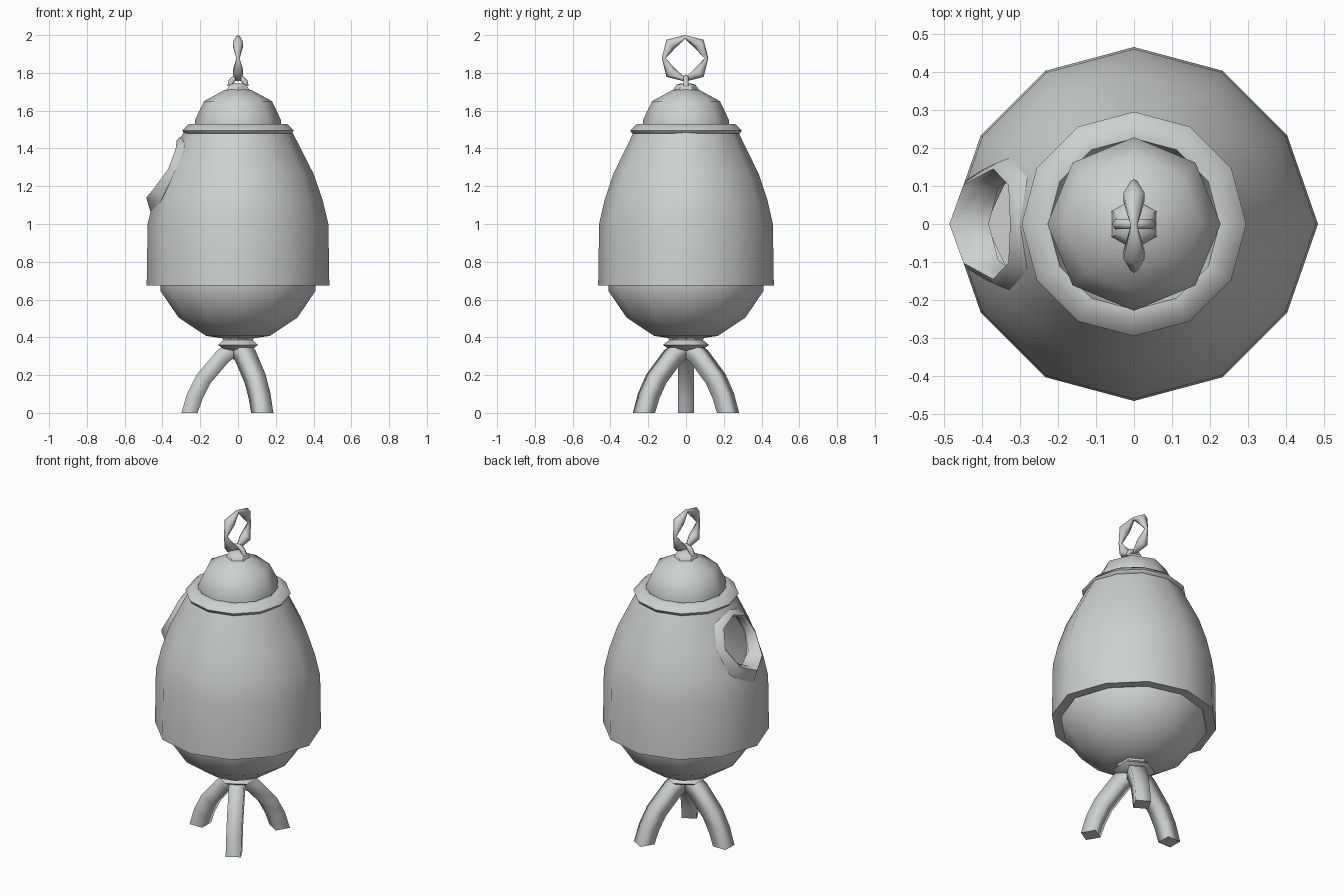
import bpy, bmesh, math
from mathutils import Vector

cube = bpy.data.objects.get("Cube")
if cube:
    bpy.data.objects.remove(cube, do_unlink=True)

GREY = (0.61, 0.64, 0.62, 1.0)
mat = bpy.data.materials.new("plain_grey")
mat.use_nodes = True
mat.diffuse_color = GREY
mat.node_tree.nodes["Principled BSDF"].inputs["Base Color"].default_value = GREY


def loft(name, rings, closed=False, angle=None):
    """Skin a list of point rings; flat caps on open ends."""
    bm = bmesh.new()
    vs = [[bm.verts.new(p) for p in ring] for ring in rings]
    n = len(rings[0])
    pairs = list(zip(vs, vs[1:]))
    if closed:
        pairs.append((vs[-1], vs[0]))
    for a, b in pairs:
        for i in range(n):
            j = (i + 1) % n
            bm.faces.new((a[i], a[j], b[j], b[i])).smooth = True
    if not closed:
        bm.faces.new(vs[0])
        bm.faces.new(vs[-1])
    bmesh.ops.recalc_face_normals(bm, faces=bm.faces)
    mesh = bpy.data.meshes.new(name)
    bm.to_mesh(mesh)
    bm.free()
    mesh.materials.append(mat)
    obj = bpy.data.objects.new(name, mesh)
    bpy.context.collection.objects.link(obj)
    if angle:
        smooth(obj, angle)
    return obj


def smooth(obj, angle):
    bpy.ops.object.select_all(action='DESELECT')
    obj.select_set(True)
    bpy.context.view_layer.objects.active = obj
    bpy.ops.object.shade_smooth_by_angle(angle=math.radians(angle))


def revolve(name, profile, sides, closed=False, angle=50, stretch=1.0, turn=0.0):
    """Spin (radius, z) points about z; stretch pushes out the two x corners."""
    rings = []
    for r, z in profile:
        ring = []
        for i in range(sides):
            a = math.tau * i / sides + turn
            k = stretch if i % (sides // 2) == 0 else 1.0
            ring.append((r * k * math.cos(a), r * math.sin(a), z))
        rings.append(ring)
    return loft(name, rings, closed, angle)


# Egg-shaped outer shell with a hollow inside
OUTER = [(0.465, 0.675), (0.46, 1.0), (0.43, 1.13), (0.385, 1.265), (0.275, 1.49)]
INNER = [(0.22, 1.49), (0.345, 1.25), (0.41, 1.0), (0.41, 0.675)]
shell = revolve("shell", OUTER + INNER, 12, closed=True, stretch=1.04)

# Round entrance cut through the right side
HOLE_Z, HOLE_RY, HOLE_RZ = 1.29, 0.145, 0.15


def hole_point(i, scale):
    a = math.tau * i / 8
    return (HOLE_RY * scale * math.cos(a), HOLE_Z + HOLE_RZ * scale * math.sin(a))


cutter = loft("entrance_cutter",
              [[(x, *hole_point(i, 1.0)) for i in range(8)] for x in (-0.65, -0.15)])
cutter.hide_render = True
cut = shell.modifiers.new("entrance", 'BOOLEAN')
cut.operation = 'DIFFERENCE'
cut.solver = 'EXACT'
cut.object = cutter
bpy.ops.object.select_all(action='DESELECT')
bpy.context.view_layer.objects.active = shell
shell.select_set(True)
bpy.ops.object.modifier_apply(modifier=cut.name)
bpy.data.objects.remove(cutter, do_unlink=True)
smooth(shell, 50)


# Raised lip around the entrance, following the shell surface
def surface_x(y, z):
    for (r0, z0), (r1, z1) in zip(OUTER, OUTER[1:]):
        if z <= z1 or z1 == OUTER[-1][1]:
            r = r0 + (r1 - r0) * (z - z0) / (z1 - z0)
            return -1.02 * math.sqrt(r * r - y * y)


lip = []
for i in range(8):
    low = max(0.0, -math.sin(math.tau * i / 8))
    flare = 1.2 + 0.55 * low ** 3
    ring = []
    for scale, lift in ((flare, -0.01), (1.12, 0.015 + 0.025 * low),
                        (1.0, 0.02 + 0.03 * low), (0.9, 0.0), (0.93, -0.05)):
        y, z = hole_point(i, scale)
        ring.append((surface_x(y, z) - lift, y, z))
    lip.append(ring)
loft("entrance_lip", lip, closed=True, angle=70)

# Rounded bowl under the shell
revolve("bowl", [(0.41, 0.70), (0.41, 0.645), (0.315, 0.505), (0.17, 0.408), (0.05, 0.39)], 12)

# Collar ring and domed cap
revolve("collar", [(0.285, 1.478), (0.295, 1.495), (0.26, 1.53), (0.225, 1.53), (0.21, 1.478)],
        12, closed=True, angle=70)
revolve("dome", [(0.225, 1.48), (0.228, 1.55), (0.18, 1.65), (0.07, 1.71), (0.02, 1.717)], 8)

# Six-sided finial and neck
HEX_TURN = math.pi / 6
revolve("finial", [(0.07, 1.70), (0.066, 1.715), (0.05, 1.738), (0.02, 1.745)], 6, turn=HEX_TURN)
revolve("neck", [(0.10, 0.405), (0.09, 0.385), (0.122, 0.36), (0.10, 0.345), (0.06, 0.33)],
        6, turn=HEX_TURN)


def tube_ring(centre, out, side, radius, sides):
    return [centre + radius * (math.cos(math.tau * k / sides) * out
                               + math.sin(math.tau * k / sides) * side) for k in range(sides)]


# Small staple on the finial
X, Y, Z = Vector((1, 0, 0)), Vector((0, 1, 0)), Vector((0, 0, 1))
staple = []
for i in range(7):
    a = math.pi * i / 6
    out = math.cos(a) * X + math.sin(a) * Z
    centre = 0.042 * math.cos(a) * X + (1.73 + 0.047 * math.sin(a)) * Z
    staple.append(tube_ring(centre, out, Y, 0.015, 6))
loft("staple", staple)

# Hanging ring, thick on the diagonals and thin between them
hanger = []
for i in range(8):
    a = math.tau * i / 8
    out = math.cos(a) * Y + math.sin(a) * Z
    reach, thick = (0.107, 0.032) if i % 2 else (0.113, 0.010)
    hanger.append(tube_ring(Vector((0, -0.005, 1.877)) + reach * out, out, X, thick, 6))
loft("hanging_ring", hanger, closed=True)

# Three curved square legs: (distance out, height, tilt of section)
LEG = [(0.257, 0.0, 0), (0.228, 0.09, 18), (0.182, 0.18, 32), (0.08, 0.30, 45), (0.0, 0.355, 55)]
HALF = 0.043
for name, heading in (("right_leg", 180), ("front_left_leg", -60), ("back_left_leg", 60)):
    h = math.radians(heading)
    out = Vector((math.cos(h), math.sin(h), 0))
    across = Vector((-out.y, out.x, 0))
    rings = []
    for r, z, tilt in LEG:
        t = math.radians(tilt)
        normal = math.cos(t) * out + math.sin(t) * Z
        rings.append([r * out + z * Z + HALF * (u * normal + v * across)
                      for u, v in ((1, 1), (1, -1), (-1, -1), (-1, 1))])
    loft(name, rings)
